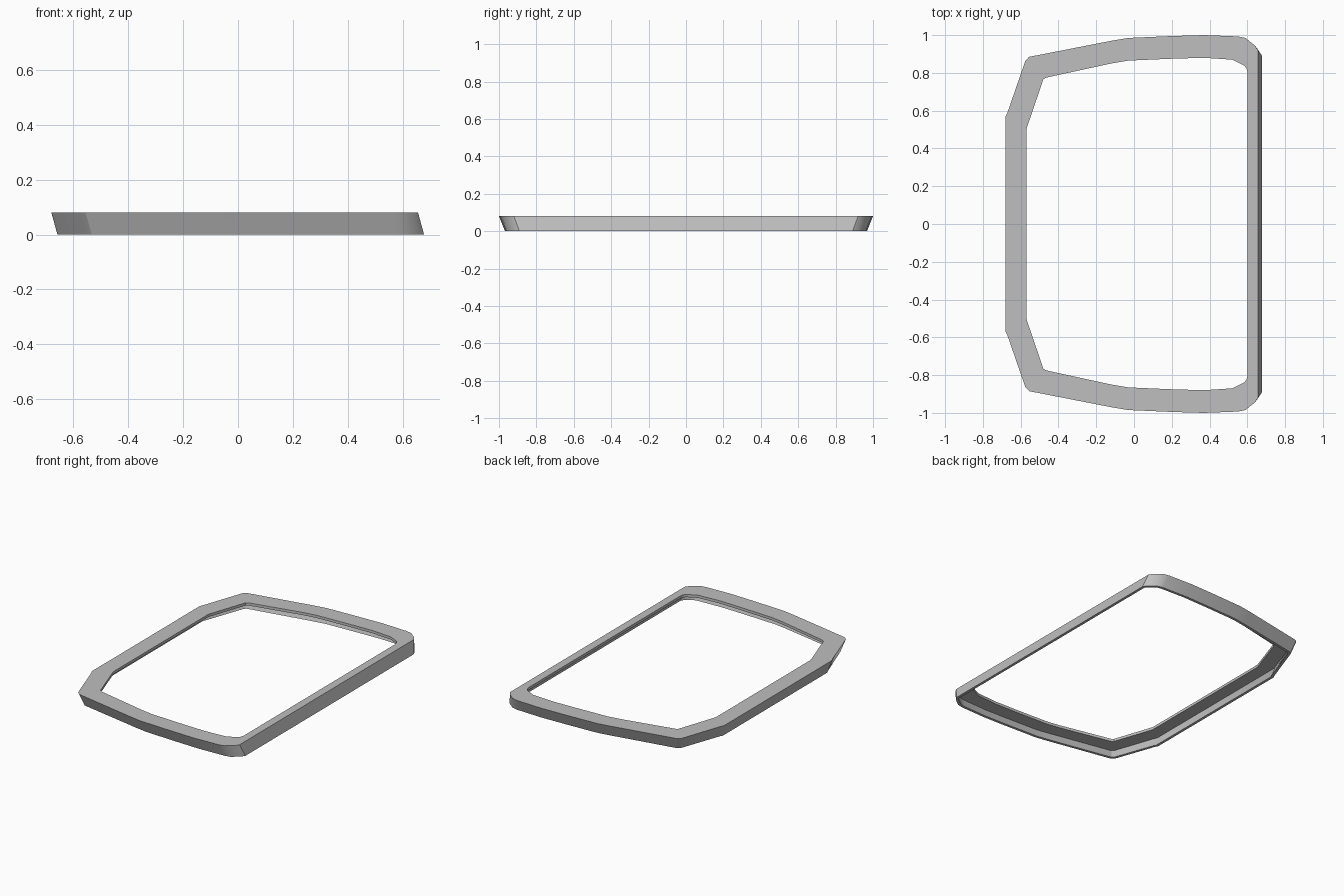
import bpy
import bmesh
from mathutils import Vector

cube = bpy.data.objects.get("Cube")
if cube:
    bpy.data.objects.remove(cube, do_unlink=True)

HEIGHT = 0.08
THICK = 0.018

grey = bpy.data.materials.new("plain grey")
grey.use_nodes = True
colour = (0.52, 0.52, 0.52, 1)
grey.diffuse_color = colour
bsdf = grey.node_tree.nodes["Principled BSDF"]
bsdf.inputs["Base Color"].default_value = colour
bsdf.inputs["Roughness"].default_value = 0.7

# Half outlines of the rim's top face, from the -x side round to the +x side
outer_half = [(-0.68, 0.57), (-0.67, 0.59), (-0.575, 0.865), (-0.555, 0.885),
              (-0.12, 0.97), (-0.03, 0.985), (0.2, 0.995), (0.37, 1.0),
              (0.55, 0.993), (0.59, 0.985), (0.64, 0.945), (0.656, 0.92)]
inner_half = [(-0.57, 0.5), (-0.562, 0.525), (-0.48, 0.765), (-0.465, 0.775),
              (-0.12, 0.85), (-0.03, 0.865), (0.2, 0.875), (0.37, 0.88),
              (0.52, 0.87), (0.585, 0.838), (0.595, 0.825), (0.602, 0.80)]


def mirrored(half):
    """Close a half outline across y = 0."""
    return [Vector(p) for p in half] + [Vector((x, -y)) for x, y in reversed(half)]


def inset(loop, distance):
    """Move a clockwise outline inwards with mitred corners."""
    result = []
    for i, p in enumerate(loop):
        a = (p - loop[i - 1]).normalized()
        b = (loop[(i + 1) % len(loop)] - p).normalized()
        na, nb = Vector((a.y, -a.x)), Vector((b.y, -b.x))
        result.append(p + (na + nb) * distance / (1 + na.dot(nb)))
    return result


def leaned(loop, drop):
    """Lean an outline inwards and towards +x as it drops to the foot."""
    return [Vector((p.x + 0.022 * drop, p.y * (1 - 0.032 * drop))) for p in loop]


outer = mirrored(outer_half)
inner = mirrored(inner_half)
wall_inside = inset(outer, THICK)
under = THICK / HEIGHT

# Section: leaning outer wall with a flat flange turned inwards at the top
section = [(outer, HEIGHT), (leaned(outer, 1), 0), (leaned(wall_inside, 1), 0),
           (leaned(wall_inside, under), HEIGHT - THICK),
           (inner, HEIGHT - THICK), (inner, HEIGHT)]

bm = bmesh.new()
rings = [[bm.verts.new((p.x, p.y, z)) for p in loop] for loop, z in section]
count = len(outer)
for k, ring in enumerate(rings):
    following = rings[(k + 1) % len(rings)]
    for i in range(count):
        j = (i + 1) % count
        bm.faces.new((ring[i], ring[j], following[j], following[i]))
bmesh.ops.recalc_face_normals(bm, faces=bm.faces)

mesh = bpy.data.meshes.new("rim_frame")
bm.to_mesh(mesh)
bm.free()
mesh.materials.append(grey)
frame = bpy.data.objects.new("rim_frame", mesh)
bpy.context.collection.objects.link(frame)

# Soft shading along the gentle bends, sharp at the real edges
bpy.context.view_layer.objects.active = frame
frame.select_set(True)
bpy.ops.object.shade_smooth_by_angle(angle=0.5)
